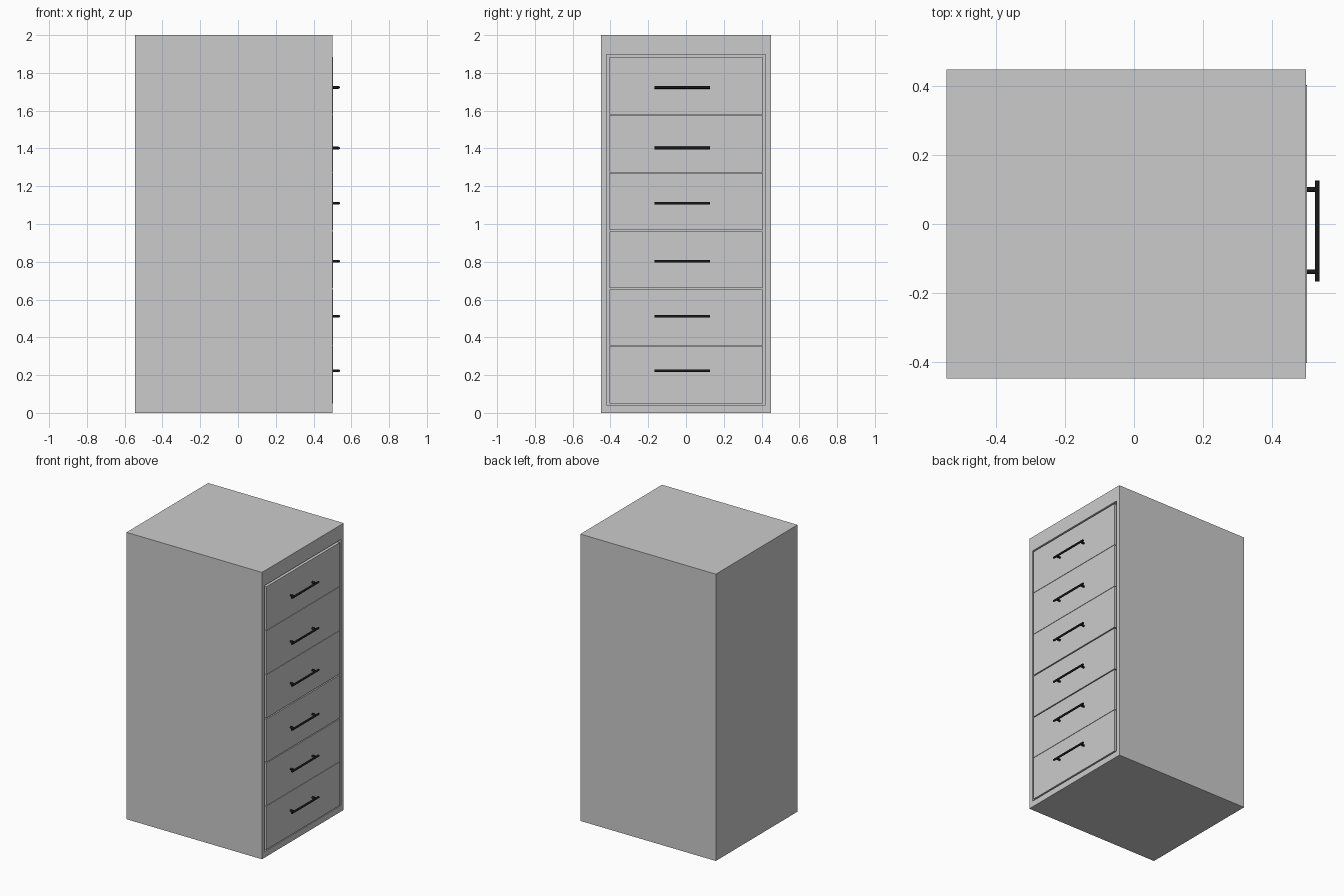
import bpy, bmesh
from mathutils import Matrix, Vector

if "Cube" in bpy.data.objects:
    bpy.data.objects.remove(bpy.data.objects["Cube"])

BACK, FRONT, DEPTH = -0.545, 0.50, 0.04

black = bpy.data.materials.new("black_metal")
black.diffuse_color = (0.01, 0.01, 0.01, 1)
black.use_nodes = True
black.node_tree.nodes["Principled BSDF"].inputs["Base Color"].default_value = black.diffuse_color


def finish(bm, name):
    me = bpy.data.meshes.new(name)
    bm.to_mesh(me)
    bm.free()
    ob = bpy.data.objects.new(name, me)
    bpy.context.collection.objects.link(ob)
    return ob


def add_box(bm, lo, hi):
    lo, hi = Vector(lo), Vector(hi)
    m = Matrix.Translation((lo + hi) / 2) @ Matrix.Diagonal((*(hi - lo), 1))
    return bmesh.ops.create_cube(bm, size=1, matrix=m)


def add_rod(bm, a, b, r):
    a, b = Vector(a), Vector(b)
    d = b - a
    m = Matrix.Translation((a + b) / 2) @ d.to_track_quat('Z', 'Y').to_matrix().to_4x4()
    bmesh.ops.create_cone(bm, cap_ends=True, segments=16, radius1=r, radius2=r,
                          depth=d.length, matrix=m)


# Cabinet body: a box whose drawer side is inset and pushed in
bm = bmesh.new()
add_box(bm, (BACK, -0.45, 0), (FRONT, 0.45, 2))
face = max(bm.faces, key=lambda f: f.calc_center_median().x)
bmesh.ops.inset_region(bm, faces=[face], thickness=0.03)
for v in face.verts:
    v.co.y = 0.42 if v.co.y > 0 else -0.42
    v.co.z = 1.897 if v.co.z > 1 else 0.042
pushed = bmesh.ops.extrude_face_region(bm, geom=[face])["geom"]
for v in (g for g in pushed if isinstance(g, bmesh.types.BMVert)):
    v.co.x -= DEPTH
if face.is_valid:
    bmesh.ops.delete(bm, geom=[face], context='FACES_ONLY')
bmesh.ops.recalc_face_normals(bm, faces=bm.faces)
finish(bm, "cabinet_body")

# Six drawers, each with a bar handle on two posts
drawers = [(0.050, 0.354, 0.223), (0.357, 0.653, 0.512), (0.660, 0.960, 0.803),
           (0.968, 1.269, 1.110), (1.272, 1.576, 1.402), (1.579, 1.883, 1.723)]
for i, (z0, z1, zh) in enumerate(drawers, 1):
    bm = bmesh.new()
    add_box(bm, (FRONT - DEPTH, -0.405, z0), (0.503, 0.405, z1))
    finish(bm, f"drawer_front_{i}")

    bm = bmesh.new()
    add_rod(bm, (0.533, -0.167, zh), (0.533, 0.127, zh), 0.007)
    for y in (-0.139, 0.100):
        add_rod(bm, (0.50, y, zh), (0.533, y, zh), 0.007)
    handle = finish(bm, f"drawer_handle_{i}")
    handle.data.materials.append(black)
    bpy.context.view_layer.objects.active = handle
    bpy.ops.object.select_all(action='DESELECT')
    handle.select_set(True)
    bpy.ops.object.shade_smooth_by_angle()
